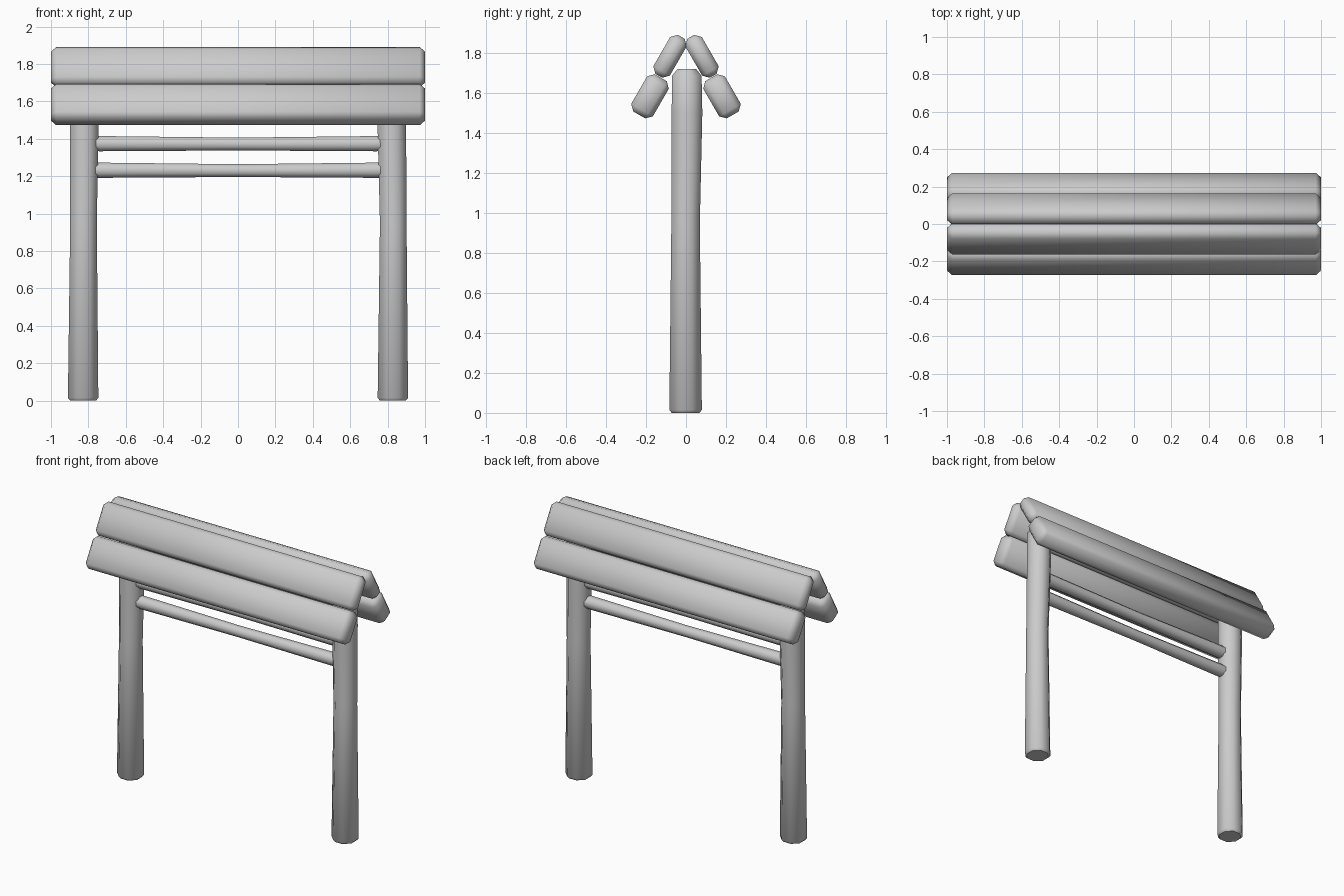
import bpy, bmesh, math
from mathutils import Vector

if "Cube" in bpy.data.objects:
    bpy.data.objects.remove(bpy.data.objects["Cube"])


def finish(bm, name, angle):
    bmesh.ops.recalc_face_normals(bm, faces=bm.faces)
    me = bpy.data.meshes.new(name)
    bm.to_mesh(me)
    bm.free()
    ob = bpy.data.objects.new(name, me)
    bpy.context.collection.objects.link(ob)
    bpy.ops.object.select_all(action='DESELECT')
    ob.select_set(True)
    bpy.context.view_layer.objects.active = ob
    bpy.ops.object.shade_smooth_by_angle(angle=math.radians(angle))
    return ob


def log(name, rings, along_x=False, sides=8):
    """Loft rings of (position along axis, centre a, centre b, radius)."""
    bm = bmesh.new()
    loops = []
    for t, a, b, r in rings:
        loop = []
        for i in range(sides):
            ang = 2 * math.pi * (i + 0.5) / sides
            u, v = a + r * math.cos(ang), b + r * math.sin(ang)
            loop.append(bm.verts.new((t, u, v) if along_x else (u, v, t)))
        loops.append(loop)
    for p, q in zip(loops, loops[1:]):
        for i in range(sides):
            j = (i + 1) % sides
            bm.faces.new((p[i], p[j], q[j], q[i]))
    bm.faces.new(loops[0])
    bm.faces.new(loops[-1])
    return finish(bm, name, 50)


def plank(name, y, z, width, thick, side):
    """Chamfered roof board sloping down and outwards at 60 degrees."""
    bm = bmesh.new()
    bmesh.ops.create_cube(bm, size=1)
    bmesh.ops.scale(bm, vec=(2, width, thick), verts=bm.verts)
    bmesh.ops.bevel(bm, geom=bm.edges[:], offset=0.028, segments=1,
                    profile=0.5, affect='EDGES')
    ob = finish(bm, name, 50)
    ob.location = (0, side * y, z)
    ob.rotation_euler = (-side * math.radians(60), 0, 0)


# Posts: slightly waisted logs with chamfered ends
for label, s in (("left", -1), ("right", 1)):
    x = s * 0.828
    log(label + "_post", [
        (0.0, x, -0.002, 0.075),
        (0.015, x, -0.002, 0.088),
        (0.95, x + 0.002, -0.002, 0.077),
        (1.5, x - s * 0.006, 0.005, 0.083),
        (1.685, x - s * 0.006, 0.004, 0.080),
        (1.72, x - s * 0.006, 0.004, 0.050)])

# Cross rails between the posts
for label, z in (("upper", 1.374), ("lower", 1.232)):
    log(label + "_rail", [
        (-0.80, 0, z, 0.042), (-0.74, 0, z, 0.044), (0, 0, z - 0.002, 0.037),
        (0.74, 0, z, 0.044), (0.80, 0, z, 0.042)], along_x=True)

# Roof boards, two on each slope
for label, s in (("front", -1), ("back", 1)):
    plank(label + "_upper_roof_board", 0.080, 1.783, 0.225, 0.095, s)
    plank(label + "_lower_roof_board", 0.180, 1.583, 0.215, 0.125, s)
